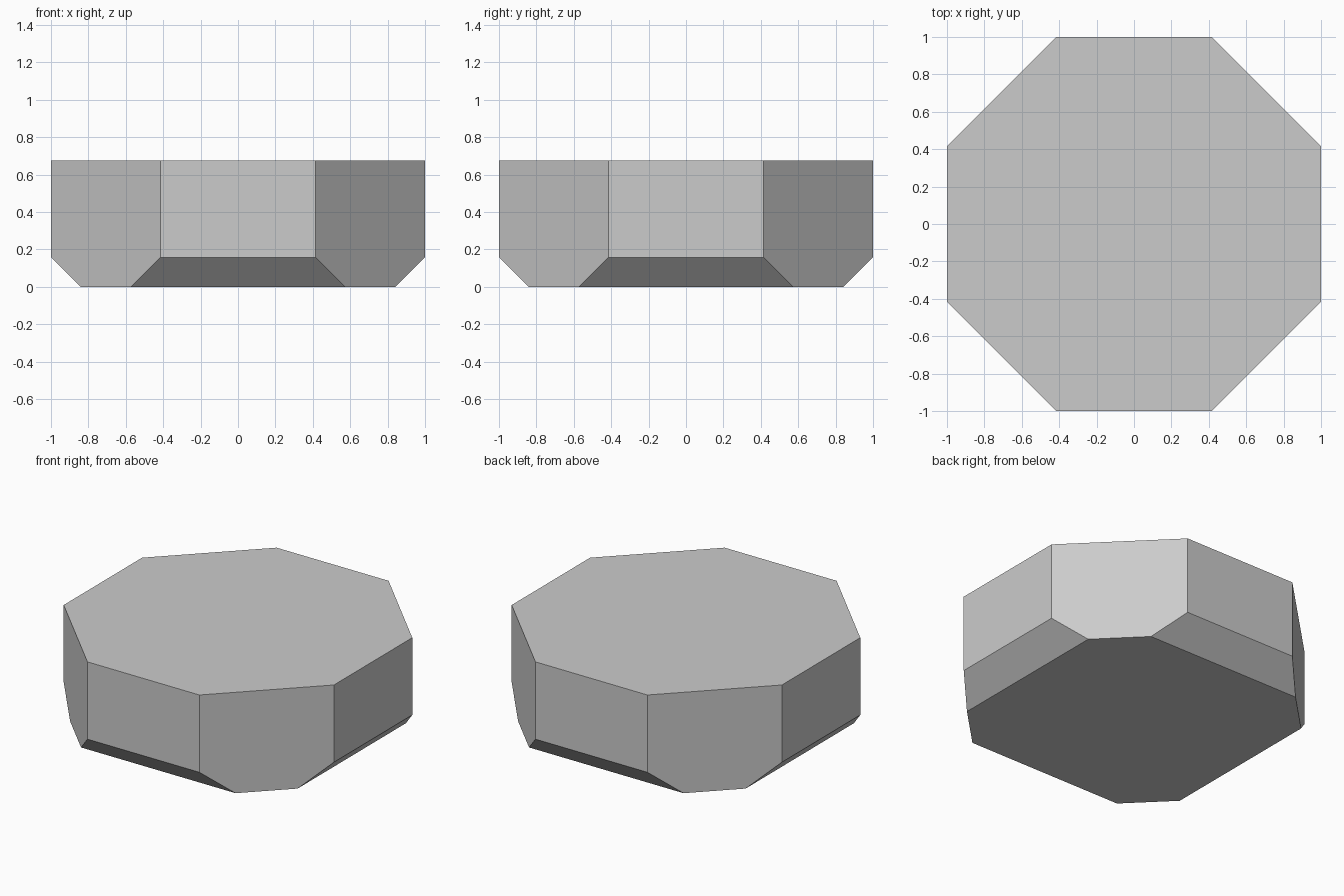
import bpy, bmesh
from math import cos, pi
from mathutils import Matrix, Vector

if "Cube" in bpy.data.objects:
    bpy.data.objects.remove(bpy.data.objects["Cube"])

HEIGHT = 0.675
CHAMFER = 0.158

# Octagonal slab, flat sides facing the axes
bm = bmesh.new()
radius = 1 / cos(pi / 8)
place = Matrix.Translation((0, 0, HEIGHT / 2)) @ Matrix.Rotation(pi / 8, 4, 'Z')
bmesh.ops.create_cone(bm, cap_ends=True, segments=8, radius1=radius,
                      radius2=radius, depth=HEIGHT, matrix=place)

# Slice a 45 degree chamfer under each of the four axis-facing sides
for d in ((1, 0), (-1, 0), (0, 1), (0, -1)):
    side = Vector((d[0], d[1], 0))
    cut = bmesh.ops.bisect_plane(
        bm, geom=bm.verts[:] + bm.edges[:] + bm.faces[:], dist=1e-5,
        plane_co=side + Vector((0, 0, CHAMFER)),
        plane_no=side - Vector((0, 0, 1)), clear_outer=True)
    edges = [e for e in cut["geom_cut"] if isinstance(e, bmesh.types.BMEdge)]
    bmesh.ops.holes_fill(bm, edges=edges, sides=0)

bmesh.ops.recalc_face_normals(bm, faces=bm.faces[:])
mesh = bpy.data.meshes.new("octagonal_block")
bm.to_mesh(mesh)
bm.free()
bpy.context.collection.objects.link(bpy.data.objects.new("octagonal_block", mesh))
